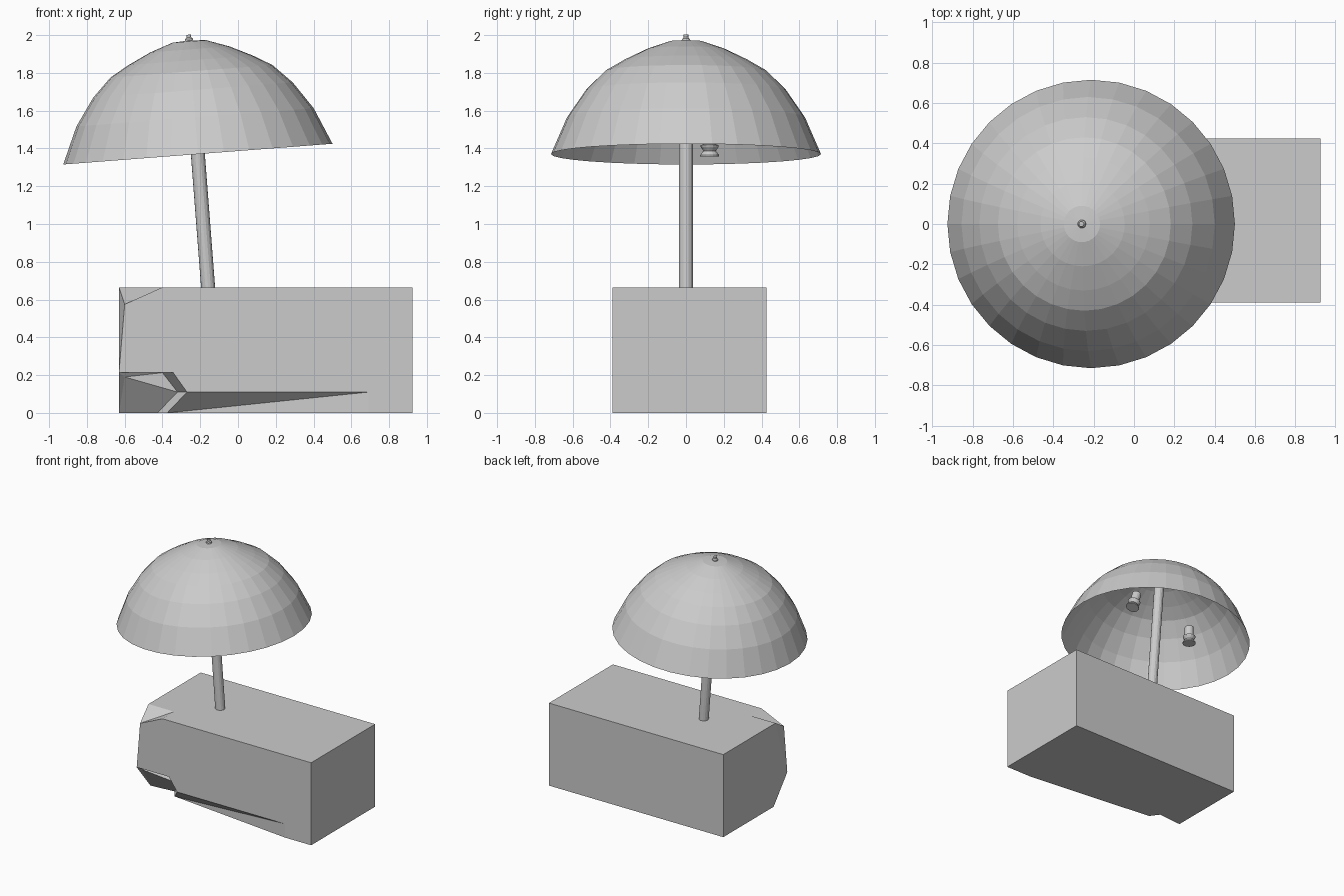
import bpy, bmesh, math
from mathutils import Matrix, Vector

if "Cube" in bpy.data.objects:
    bpy.data.objects.remove(bpy.data.objects["Cube"])


def finish(name, bm):
    bmesh.ops.recalc_face_normals(bm, faces=bm.faces)
    mesh = bpy.data.meshes.new(name)
    bm.to_mesh(mesh)
    bm.free()
    ob = bpy.data.objects.new(name, mesh)
    bpy.context.collection.objects.link(ob)
    return ob


def lathe(name, profile, sides, matrix):
    """Revolve (radius, height) points around local z; radius 0 makes a tip."""
    bm = bmesh.new()
    rings = []
    for r, h in profile:
        if r == 0:
            rings.append([bm.verts.new((0, 0, h))] * sides)
        else:
            rings.append([bm.verts.new((r * math.cos(t), r * math.sin(t), h))
                          for t in (2 * math.pi * i / sides for i in range(sides))])
    for lo, hi in zip(rings, rings[1:]):
        for i in range(sides):
            j = (i + 1) % sides
            bm.faces.new(list(dict.fromkeys((lo[i], lo[j], hi[j], hi[i]))))
    ob = finish(name, bm)
    ob.matrix_world = matrix
    return ob


# Block base: a box with a chipped front left corner and a bevelled lower front edge
pts = {
    'a': (-.63, .425, 0), 'b': (-.63, .425, .665),
    'c': (.925, .425, 0), 'd': (.925, .425, .665),
    'e': (.925, -.39, 0), 'f': (.925, -.39, .665),
    # upper chip
    'L': (-.63, -.24, .665), 'M': (-.40, -.24, .665),
    'P': (-.40, -.39, .665), 'V': (-.60, -.39, .575),
    # lower gash
    'W': (-.63, -.39, .213), 'A': (-.343, -.39, .213), 'K': (-.40, -.25, .213),
    'B': (-.27, -.39, .11), 'N': (-.32, -.27, .11), 'E': (-.60, -.36, .19),
    'Q': (-.427, -.20, 0), 'D': (-.63, -.216, 0),
    # lower bevel
    'C': (-.375, -.27, 0), 'G': (.69, -.39, 0), 'H': (.69, -.39, .11),
}
faces = ("abdc cdfe bdfPML aceGCQD abLWD LVW DWE LMV MPV feGHBAWVP "
         "HBC GHC BCQN ABNK WAK WKE KNE ENQD").split()
bm = bmesh.new()
v = {k: bm.verts.new(p) for k, p in pts.items()}
for f in faces:
    bm.faces.new([v[k] for k in f])
finish("base_block", bm)

# Leaning frame shared by the pole, shade and finial
lean = Matrix.Translation((-.2125, 0, 1.37)) @ Matrix.Rotation(math.radians(-4.4), 4, 'Y')

lathe("pole", [(0, -.75), (.037, -.75), (.037, .59), (0, .59)], 16, lean)
lathe("shade", [(.715, 0), (.63, .195), (.53, .34), (.43, .44), (.33, .498),
                (.21, .556), (.09, .598), (0, .604)], 32, lean)
lathe("finial", [(.022, .59), (.02, .612), (.012, .62), (.013, .634), (0, .634)], 12, lean)

# Two lamp sockets under the shade
socket = [(0, 0), (.05, 0), (.05, .008), (.033, .03), (.048, .052),
          (.048, .06), (.034, .065), (.034, .14), (0, .14)]
for i, (loc, tilt) in enumerate([((-.44, .125, 1.357), 0), ((.12, .125, 1.465), -18)]):
    lathe(f"socket_{i + 1}", socket, 16,
          Matrix.Translation(Vector(loc)) @ Matrix.Rotation(math.radians(tilt), 4, 'Y'))
